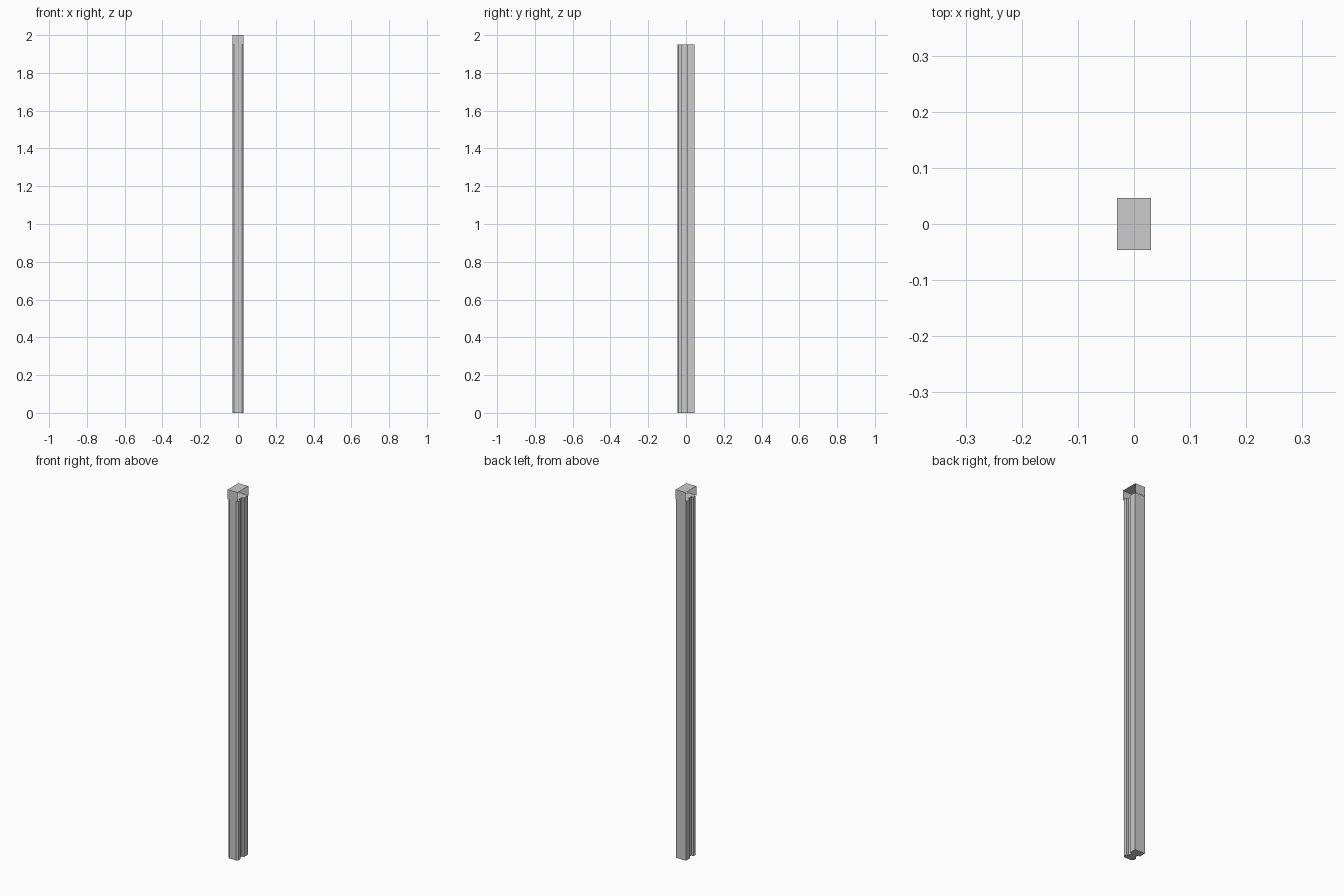
import bpy, bmesh

if "Cube" in bpy.data.objects:
    bpy.data.objects.remove(bpy.data.objects["Cube"])


def make_object(name, bm):
    mesh = bpy.data.meshes.new(name)
    bm.to_mesh(mesh)
    bm.free()
    obj = bpy.data.objects.new(name, mesh)
    bpy.context.collection.objects.link(obj)
    return obj


def extrude(bm, geom, offset):
    ret = bmesh.ops.extrude_face_region(bm, geom=geom)
    verts = [v for v in ret["geom"] if isinstance(v, bmesh.types.BMVert)]
    bmesh.ops.translate(bm, verts=verts, vec=offset)


# Post: chamfered front head, side grooves and a wide back block
half = [(0.02, -0.046), (0.03, -0.039), (0.03, -0.02), (0.018, -0.02),
        (0.018, 0.008), (0.03, 0.008), (0.03, 0.044)]
profile = half + [(-x, y) for x, y in reversed(half)]
bm = bmesh.new()
base = bm.faces.new([bm.verts.new((x, y, 0)) for x, y in profile])
extrude(bm, [base], (0, 0, 1.95))
bmesh.ops.recalc_face_normals(bm, faces=bm.faces)
make_object("grooved_post", bm)

# Cap: thin folded sheet with a front, top and back, open at the sides
bm = bmesh.new()
path = [(-0.046, 1.95), (-0.046, 2.0), (0.046, 2.0), (0.046, 1.95)]
left = [bm.verts.new((-0.03, y, z)) for y, z in path]
right = [bm.verts.new((0.03, y, z)) for y, z in path]
for i in range(3):
    bm.faces.new((left[i], right[i], right[i + 1], left[i + 1]))
bm.normal_update()
if sum(f.normal.z for f in bm.faces) < 0:
    bmesh.ops.reverse_faces(bm, faces=bm.faces)
make_object("folded_cap", bm)
